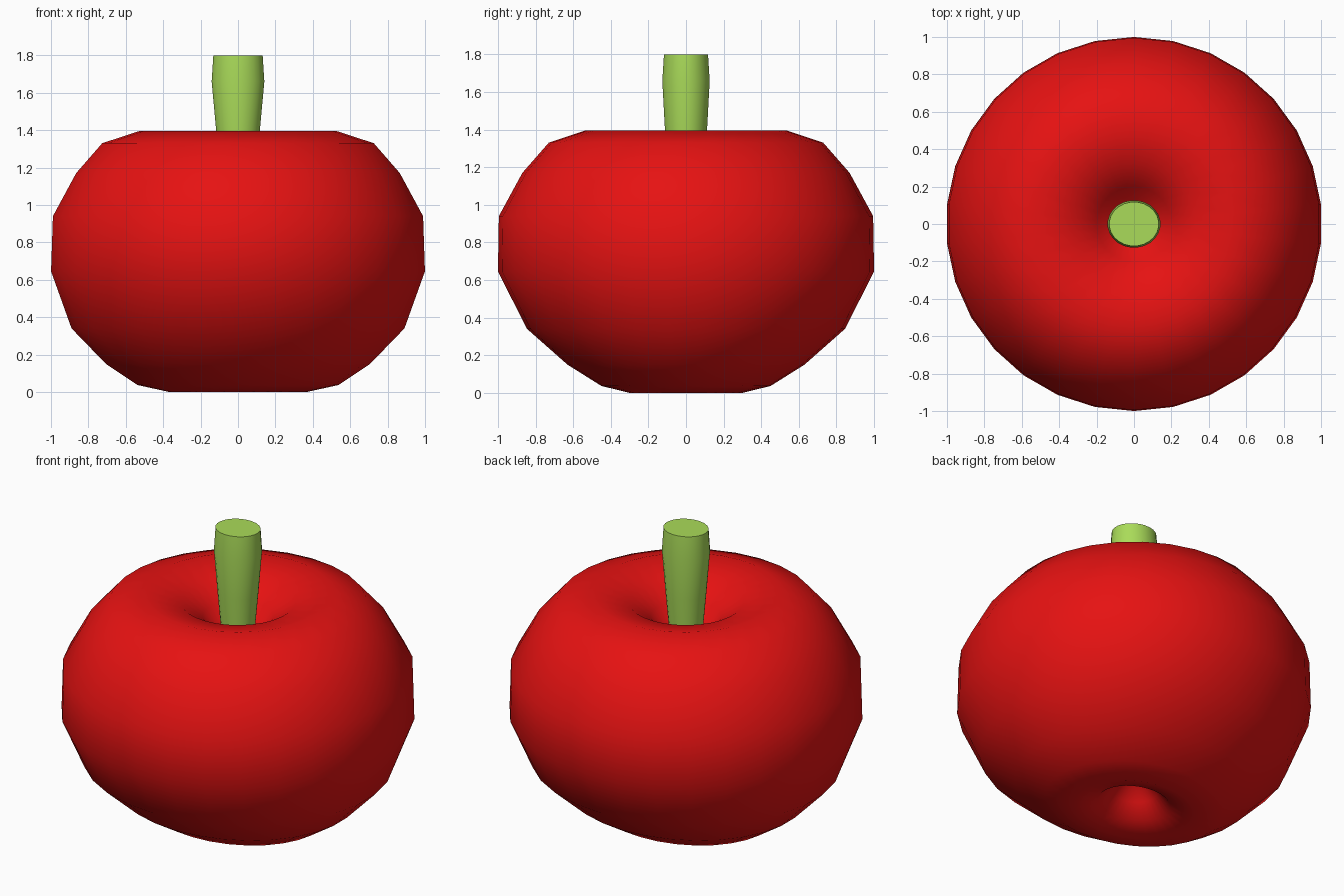
import bpy, bmesh, math

if "Cube" in bpy.data.objects:
    bpy.data.objects.remove(bpy.data.objects["Cube"])


def material(name, color):
    m = bpy.data.materials.new(name)
    m.diffuse_color = (*color, 1)
    m.use_nodes = True
    m.node_tree.nodes["Principled BSDF"].inputs["Base Color"].default_value = m.diffuse_color
    return m


def lathe(name, rings, segs, mat, pole_bottom, pole_top):
    """Elliptical rings (rx, ry, z) from bottom to top; poles close dimples, else flat caps."""
    bm = bmesh.new()
    loops = []
    for rx, ry, z in rings:
        loop = []
        for i in range(segs):
            a = 2 * math.pi * (i + 0.5) / segs
            loop.append(bm.verts.new((rx * math.cos(a), ry * math.sin(a), z)))
        loops.append(loop)
    for lo, hi in zip(loops, loops[1:]):
        for i in range(segs):
            j = (i + 1) % segs
            bm.faces.new((lo[i], lo[j], hi[j], hi[i]))
    for loop, pole in ((loops[0][::-1], pole_bottom), (loops[-1], pole_top)):
        if pole is None:
            bm.faces.new(loop)
        else:
            c = bm.verts.new((0, 0, pole))
            for i in range(segs):
                bm.faces.new((loop[i], loop[(i + 1) % segs], c))
    mesh = bpy.data.meshes.new(name)
    bm.to_mesh(mesh)
    bm.free()
    mesh.materials.append(mat)
    ob = bpy.data.objects.new(name, mesh)
    bpy.context.collection.objects.link(ob)
    return ob


red = material("apple red", (0.79, 0.006, 0.006))
green = material("stem green", (0.40, 0.71, 0.10))

# Fruit: dimple below, body narrowing to an oval base, dimple above
fruit = lathe("fruit", [
    (0.08, 0.07, 0.20), (0.14, 0.12, 0.12), (0.22, 0.18, 0.04),
    (0.37, 0.30, 0.0), (0.54, 0.45, 0.037), (0.71, 0.63, 0.15),
    (0.895, 0.845, 0.34), (1.005, 1.0, 0.645), (0.995, 0.995, 0.94),
    (0.87, 0.87, 1.17), (0.73, 0.73, 1.33), (0.53, 0.535, 1.395),
    (0.33, 0.33, 1.345), (0.20, 0.20, 1.25), (0.10, 0.10, 1.12),
], 30, red, 0.22, 1.08)

# Stem: tapered peg rising from the upper dimple
stem = lathe("stem", [
    (0.09, 0.085, 1.08), (0.118, 0.113, 1.40),
    (0.142, 0.127, 1.66), (0.133, 0.118, 1.80),
], 24, green, None, None)

for ob in (fruit, stem):
    bpy.ops.object.select_all(action='DESELECT')
    ob.select_set(True)
    bpy.context.view_layer.objects.active = ob
    bpy.ops.object.shade_smooth_by_angle(angle=math.radians(50))
